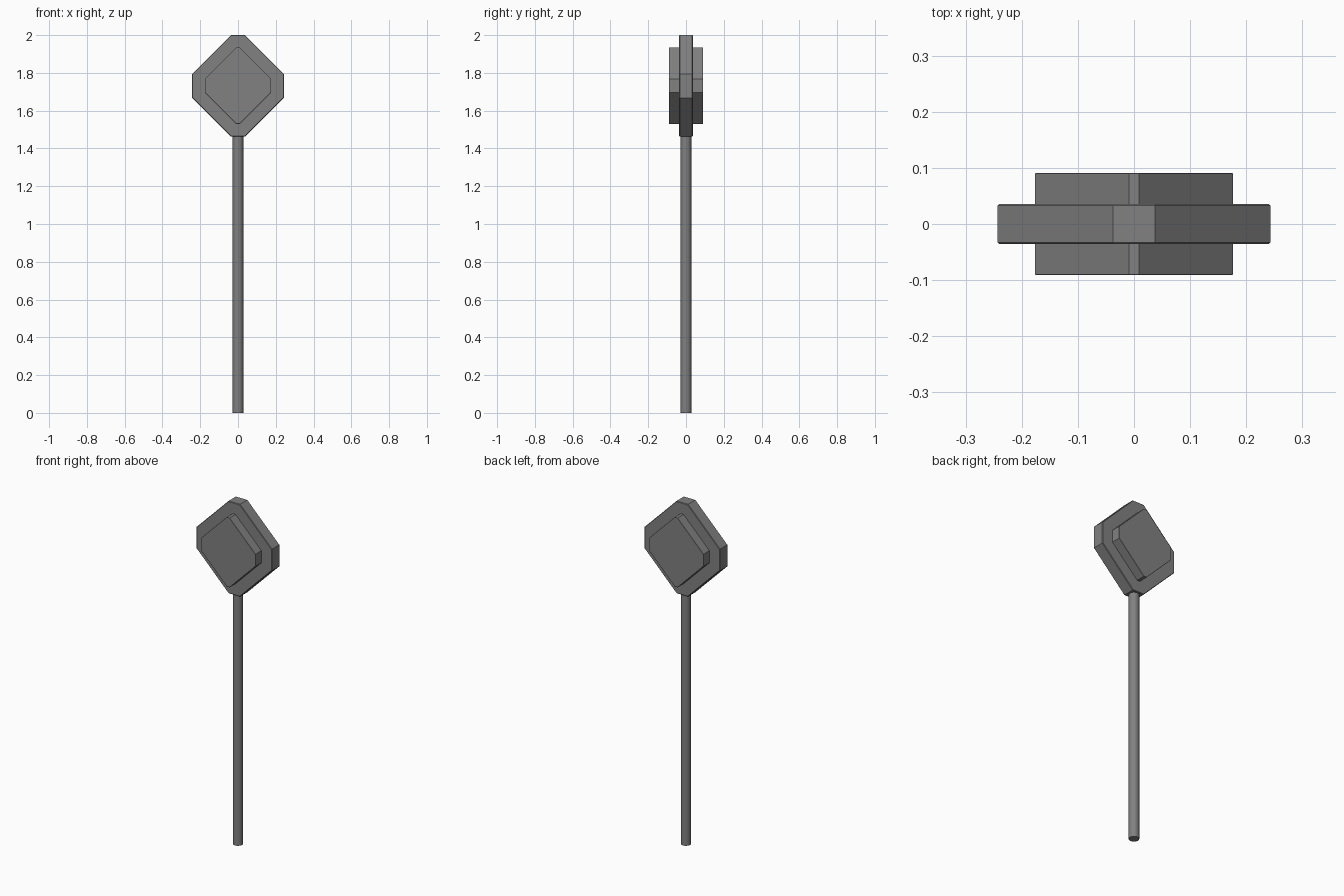
import bpy, bmesh, math
from mathutils import Matrix

if "Cube" in bpy.data.objects:
    bpy.data.objects.remove(bpy.data.objects["Cube"])

# Dark grey paint shared by all parts
paint = bpy.data.materials.new("dark_grey")
paint.diffuse_color = (0.22, 0.22, 0.22, 1)
paint.use_nodes = True
paint.node_tree.nodes["Principled BSDF"].inputs["Base Color"].default_value = paint.diffuse_color


def finish(bm, name, angle):
    mesh = bpy.data.meshes.new(name)
    bm.to_mesh(mesh)
    bm.free()
    mesh.materials.append(paint)
    obj = bpy.data.objects.new(name, mesh)
    bpy.context.collection.objects.link(obj)
    bpy.ops.object.select_all(action='DESELECT')
    obj.select_set(True)
    bpy.context.view_layer.objects.active = obj
    bpy.ops.object.shade_smooth_by_angle(angle=math.radians(angle))
    return obj


def chamfered_diamond(name, half_w, flat_x, z_low, z_high, side_low, side_high, half_d, bevel):
    """Diamond with clipped corners, extruded along y."""
    half = [(flat_x, z_low), (half_w, side_low), (half_w, side_high), (flat_x, z_high)]
    outline = half + [(-x, z) for x, z in reversed(half)]
    bm = bmesh.new()
    face = bm.faces.new([bm.verts.new((x, -half_d, z)) for x, z in outline])
    grown = bmesh.ops.extrude_face_region(bm, geom=[face], use_keep_orig=True)
    verts = [g for g in grown["geom"] if isinstance(g, bmesh.types.BMVert)]
    bmesh.ops.translate(bm, verts=verts, vec=(0, 2 * half_d, 0))
    bmesh.ops.recalc_face_normals(bm, faces=bm.faces)
    # small softened rim around the front and back faces
    rims = [e for e in bm.edges if abs(e.verts[0].co.y - e.verts[1].co.y) < 1e-5]
    bmesh.ops.bevel(bm, geom=rims, offset=bevel, segments=1, affect='EDGES', profile=0.5)
    return finish(bm, name, 25)


# Sign plate
chamfered_diamond("sign_plate", 0.243, 0.037, 1.462, 2.0, 1.668, 1.794, 0.036, 0.003)

# Raised panel showing on both faces
chamfered_diamond("raised_panel", 0.176, 0.009, 1.53, 1.935, 1.697, 1.768, 0.091, 0.001)

# Round pole
bm = bmesh.new()
bmesh.ops.create_cone(bm, cap_ends=True, segments=16, radius1=0.028, radius2=0.028,
                      depth=1.47, matrix=Matrix.Translation((0, 0, 0.735)))
finish(bm, "pole", 40)
